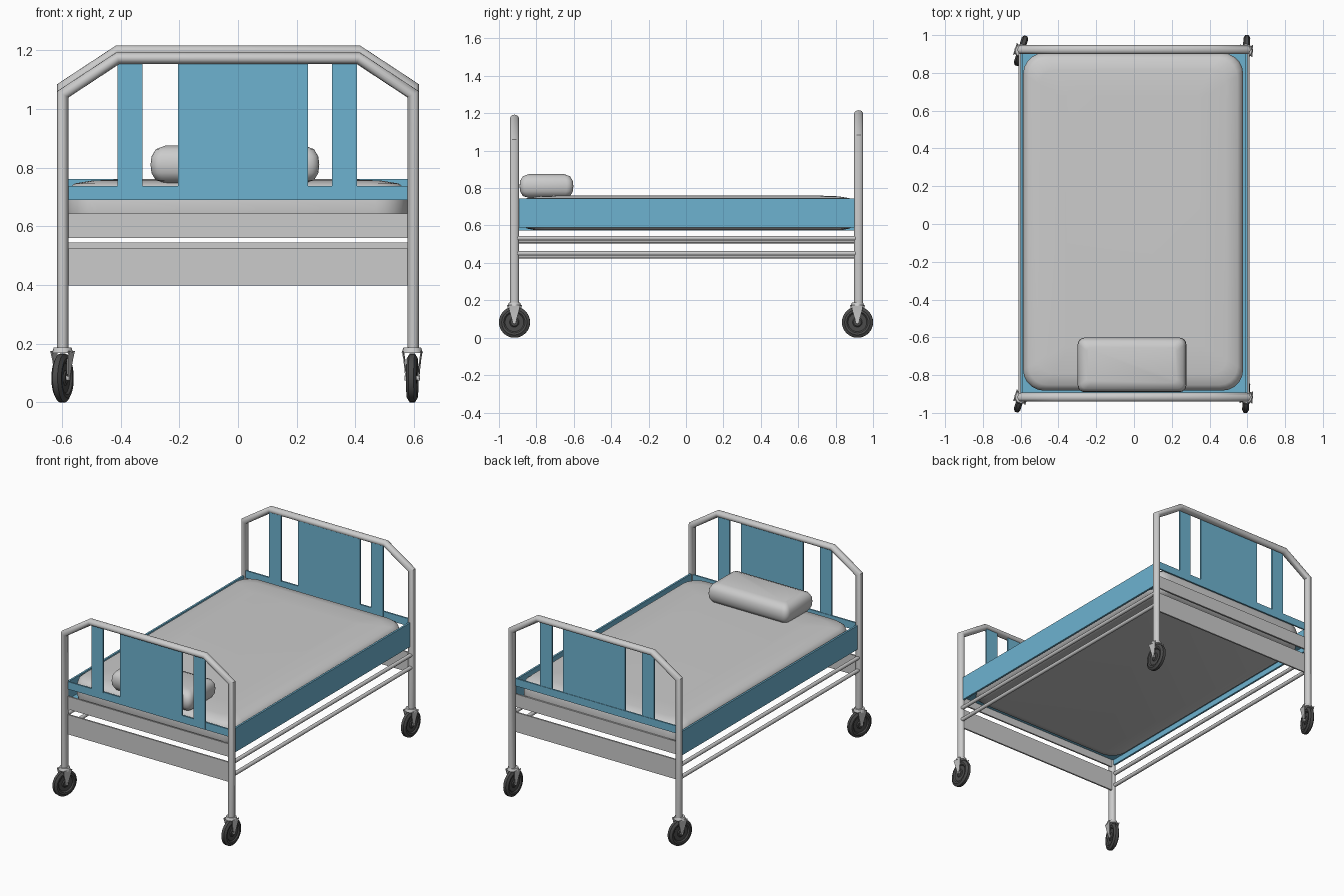
import bpy, bmesh, math
from mathutils import Matrix, Vector

if "Cube" in bpy.data.objects:
    bpy.data.objects.remove(bpy.data.objects["Cube"])


def material(name, rgb):
    m = bpy.data.materials.new(name)
    m.diffuse_color = (*rgb, 1)
    m.use_nodes = True
    m.node_tree.nodes["Principled BSDF"].inputs["Base Color"].default_value = m.diffuse_color
    return m


GREY = material("light grey", (0.60, 0.60, 0.60))
BLUE = material("panel blue", (0.155, 0.45, 0.63))
DARK = material("rubber dark grey", (0.07, 0.07, 0.07))


def finish(name, bm, mat, smooth=None):
    bmesh.ops.recalc_face_normals(bm, faces=bm.faces)
    me = bpy.data.meshes.new(name)
    bm.to_mesh(me)
    bm.free()
    me.materials.append(mat)
    ob = bpy.data.objects.new(name, me)
    bpy.context.collection.objects.link(ob)
    if smooth:
        bpy.ops.object.select_all(action='DESELECT')
        ob.select_set(True)
        bpy.context.view_layer.objects.active = ob
        bpy.ops.object.shade_smooth_by_angle(angle=math.radians(smooth))
    return ob


def box(name, x, y, z, mat):
    """Box from (min, max) pairs."""
    bm = bmesh.new()
    bmesh.ops.create_cube(bm, size=1)
    for v in bm.verts:
        v.co = [(a + b) / 2 + c * (b - a) for (a, b), c in zip((x, y, z), v.co)]
    return finish(name, bm, mat)


def bridge(bm, rings, cap=True):
    n = len(rings[0])
    for a, b in zip(rings, rings[1:]):
        for i in range(n):
            bm.faces.new((a[i], a[(i + 1) % n], b[(i + 1) % n], b[i]))
    if cap:
        bm.faces.new(rings[0])
        bm.faces.new(rings[-1])


def tube(name, path, rad, flat, mat, sides=16):
    """Mitred tube along a path in the xz plane; flat = radius along y."""
    pts = [Vector(p) for p in path]
    side = Vector((0, 1, 0))
    if abs((pts[1] - pts[0]).y) > 0.5:
        side = Vector((1, 0, 0))
    bm = bmesh.new()
    rings = []
    for i, p in enumerate(pts):
        d0 = (p - pts[i - 1]).normalized() if i else None
        d1 = (pts[i + 1] - p).normalized() if i < len(pts) - 1 else None
        d0, d1 = d0 or d1, d1 or d0
        t = (d0 + d1).normalized()
        n = t.cross(side) / t.dot(d0)
        rings.append([bm.verts.new(p + n * rad * math.cos(a) + side * flat * math.sin(a))
                      for a in (2 * math.pi * k / sides for k in range(sides))])
    bridge(bm, rings)
    return finish(name, bm, mat, 40)


def cushion(name, x, y, levels, corner, seg, mat):
    """Soft rounded block: stacked rounded rectangles (inset, z)."""
    bm = bmesh.new()
    rings = []
    for inset, z in levels:
        ring = []
        for q, (cx, cy) in enumerate(((x[1], y[1]), (x[0], y[1]), (x[0], y[0]), (x[1], y[0]))):
            sx, sy = ((1, 1), (-1, 1), (-1, -1), (1, -1))[q]
            for k in range(seg + 1):
                a = math.pi / 2 * (q + k / seg)
                r = max(corner - inset * 0.4, 0.02)
                ring.append(bm.verts.new((cx - sx * (inset + r) + r * math.cos(a),
                                          cy - sy * (inset + r) + r * math.sin(a), z)))
        rings.append(ring)
    bridge(bm, rings)
    return finish(name, bm, mat, 60)


# Head and foot ends: tubular frame, blue slats, grey cross panels
for end, yp, yb, up in (("front", -0.917, -0.905, 0.0), ("back", 0.923, 0.912, 0.024)):
    path = [(-0.597, yp, 0.18), (-0.597, yp, 1.05 + up), (-0.41, yp, 1.173 + up),
            (0.41, yp, 1.173 + up), (0.597, yp, 1.05 + up), (0.597, yp, 0.18)]
    tube(end + "_end_frame", path, 0.0195, 0.024, GREY)
    yr = (yb - 0.005, yb + 0.005)
    ys = (yb - 0.008, yb + 0.002)
    box(end + "_blue_rail", (-0.59, 0.59), yr, (0.69 + up, 0.738 + up), BLUE)
    box(end + "_left_slat", (-0.41, -0.325), ys, (0.735 + up, 1.17 + up), BLUE)
    box(end + "_centre_panel", (-0.205, 0.238), ys, (0.71 + up, 1.17 + up), BLUE)
    box(end + "_right_slat", (0.32, 0.405), ys, (0.698 + up, 1.17 + up), BLUE)
    box(end + "_upper_cross_panel", (-0.59, 0.59), yr, (0.56 + up * 0.8, 0.643 + up * 0.8), GREY)
    box(end + "_lower_cross_panel", (-0.59, 0.59), yr, (0.398 + up * 0.8, 0.525 + up * 0.8), GREY)

# Side panels and rods
for side, s, dz in (("left", -1, -0.015), ("right", 1, 0.0)):
    xs = sorted((s * 0.589, s * 0.601))
    box(side + "_side_panel", xs, (-0.90, 0.91), (0.588 + dz, 0.743 + dz), BLUE)
    for label, z in (("upper", 0.532), ("lower", 0.451)):
        tube(f"{side}_{label}_rod", [(s * 0.6, -0.91, z + dz), (s * 0.6, 0.915, z + dz)],
             0.012, 0.012, GREY, 10)

# Deck, mattress and pillow
box("bed_deck", (-0.592, 0.592), (-0.90, 0.908), (0.608, 0.616), BLUE)
cushion("mattress", (-0.587, 0.578), (-0.882, 0.905),
        [(0.07, 0.576), (0.03, 0.584), (0.008, 0.605), (0, 0.635), (0, 0.70),
         (0.008, 0.728), (0.03, 0.746), (0.09, 0.756), (0.22, 0.761)], 0.11, 5, GREY)
cushion("pillow", (-0.298, 0.277), (-0.89, -0.602),
        [(0.05, 0.748), (0.018, 0.757), (0.003, 0.782), (0, 0.81),
         (0.003, 0.838), (0.018, 0.863), (0.05, 0.875)], 0.035, 4, GREY)

# Swivel casters
WHEEL = [(-0.015, 0.004), (-0.015, 0.02), (-0.010, 0.026), (-0.010, 0.05), (-0.017, 0.057),
         (-0.018, 0.068), (-0.009, 0.083)]
WHEEL += [(-x, r) for x, r in reversed(WHEEL)]


def caster(label, x, y, angle):
    place = Matrix.Translation((x, y, 0)) @ Matrix.Rotation(math.radians(angle), 4, 'Z')
    # wheel, turned about the local x axis
    bm = bmesh.new()
    rings = [[bm.verts.new((px, r * math.cos(a), 0.083 + r * math.sin(a)))
              for a in (2 * math.pi * k / 32 for k in range(32))] for px, r in WHEEL]
    bridge(bm, rings)
    finish(label + "_wheel", bm, DARK, 35).matrix_world = place
    # fork: cap, two tapering legs and an axle
    bm = bmesh.new()
    bmesh.ops.create_cone(bm, cap_ends=True, segments=20, radius1=0.036, radius2=0.03,
                          depth=0.018, matrix=Matrix.Translation((0, 0, 0.178)))
    bmesh.ops.create_cone(bm, cap_ends=True, segments=12, radius1=0.009, radius2=0.009,
                          depth=0.052, matrix=Matrix.Translation((0, 0, 0.083))
                          @ Matrix.Rotation(math.pi / 2, 4, 'Y'))
    for s in (-1, 1):
        rings = [[bm.verts.new((s * (px + dx), dy * w, z))
                  for dx, dy in ((0, -1), (0.004, -1), (0.004, 1), (0, 1))]
                 for px, w, z in ((0.020, 0.008, 0.075), (0.021, 0.013, 0.10),
                                  (0.025, 0.026, 0.145), (0.030, 0.032, 0.175))]
        bridge(bm, rings)
    finish(label + "_fork", bm, GREY, 35).matrix_world = place


for end, y in (("front", -0.917), ("back", 0.917)):
    caster(end + "_left_caster", -0.598, y, -18)
    caster(end + "_right_caster", 0.594, y, -3)
